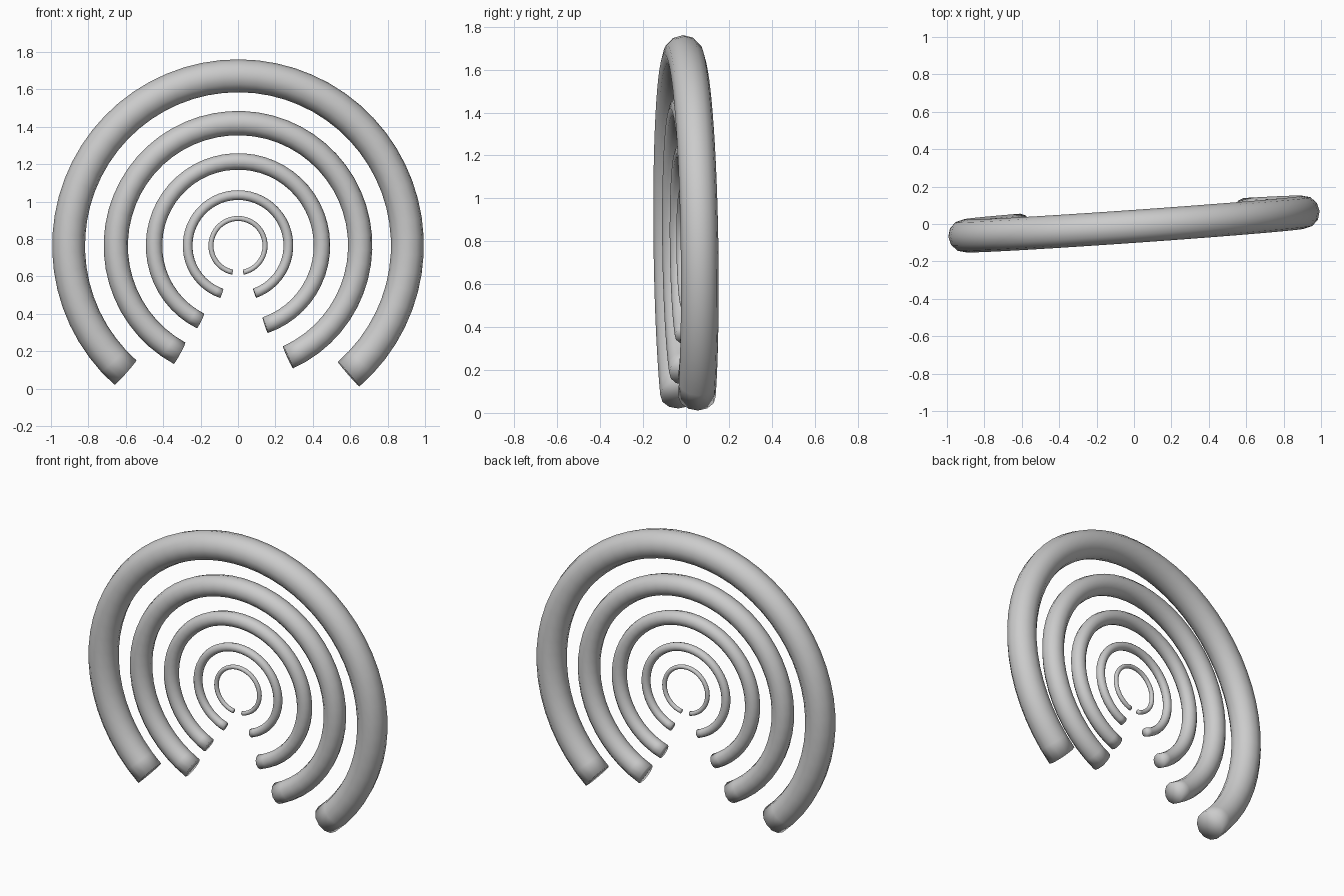
import bpy, bmesh
from math import radians, sin, cos, pi
from mathutils import Matrix, Vector

cube = bpy.data.objects.get("Cube")
if cube:
    bpy.data.objects.remove(cube, do_unlink=True)

SIDES = 12
CENTRE = Vector((0, 0, 0.765))
TILT = Matrix.Rotation(radians(4), 4, 'Z') @ Matrix.Rotation(radians(0.8), 4, 'X')

grey = bpy.data.materials.new("light_grey")
grey.use_nodes = True
colour = (0.6, 0.6, 0.6, 1)
grey.diffuse_color = colour
grey.node_tree.nodes["Principled BSDF"].inputs["Base Color"].default_value = colour


def open_ring(name, radius, tube, gap_right, gap_left, steps=48):
    """Round tube bent into a circle, open at the bottom, with flat end caps."""
    bm = bmesh.new()
    start, end = radians(gap_right), 2 * pi - radians(gap_left)

    def point(angle, r, y):
        # angle is measured from straight down, turning towards -x first
        p = Vector((-r * sin(angle), y, -r * cos(angle)))
        return bm.verts.new(CENTRE + TILT @ p)

    loops = []
    for i in range(steps + 1):
        a = start + (end - start) * i / steps
        loops.append([point(a, radius + tube * cos(2 * pi * j / SIDES),
                            tube * sin(2 * pi * j / SIDES)) for j in range(SIDES)])
    for la, lb in zip(loops, loops[1:]):
        for j in range(SIDES):
            k = (j + 1) % SIDES
            bm.faces.new((la[j], la[k], lb[k], lb[j]))
    # end caps as fans
    for loop, a in ((loops[0], start), (loops[-1], end)):
        hub = point(a, radius, 0)
        for j in range(SIDES):
            bm.faces.new((hub, loop[j], loop[(j + 1) % SIDES]))
    bmesh.ops.recalc_face_normals(bm, faces=bm.faces)
    for f in bm.faces:
        f.smooth = True
    mesh = bpy.data.meshes.new(name)
    bm.to_mesh(mesh)
    bm.free()
    mesh.materials.append(grey)
    obj = bpy.data.objects.new(name, mesh)
    bpy.context.collection.objects.link(obj)
    return obj


# name, radius, tube radius, gap on the -x side, gap on the +x side
open_ring("outer_ring", 0.908, 0.088, 41.6, 40.8)
open_ring("second_ring", 0.655, 0.065, 28.5, 24.2)
open_ring("middle_ring", 0.45, 0.044, 26.4, 18.9)
open_ring("fourth_ring", 0.27, 0.026, 18.8, 19.3)
open_ring("inner_ring", 0.145, 0.0135, 11.5, 11.5)
